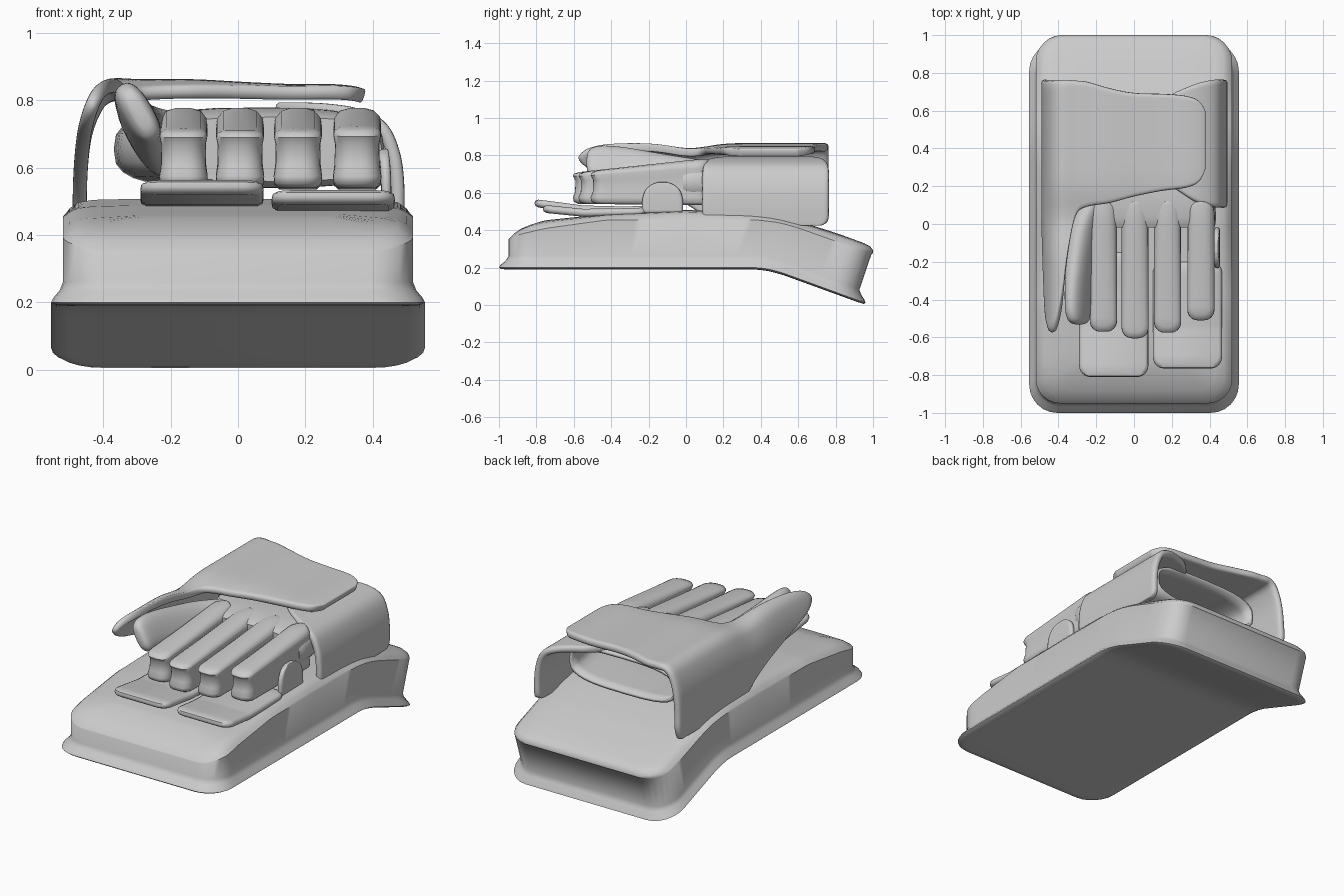
import bpy, math
from mathutils import Vector

if "Cube" in bpy.data.objects:
    bpy.data.objects.remove(bpy.data.objects["Cube"])


def finish(name, verts, faces, solid=0.0, subsurf=0):
    me = bpy.data.meshes.new(name)
    me.from_pydata(verts, [], faces)
    ob = bpy.data.objects.new(name, me)
    bpy.context.collection.objects.link(ob)
    bpy.ops.object.select_all(action='DESELECT')
    ob.select_set(True)
    bpy.context.view_layer.objects.active = ob
    bpy.ops.object.mode_set(mode='EDIT')
    bpy.ops.mesh.select_all(action='SELECT')
    bpy.ops.mesh.normals_make_consistent(inside=False)
    bpy.ops.object.mode_set(mode='OBJECT')
    bpy.ops.object.shade_smooth_by_angle(angle=math.radians(50))
    if solid:
        m = ob.modifiers.new("thickness", 'SOLIDIFY')
        m.thickness, m.offset = solid, 0
    if subsurf:
        m = ob.modifiers.new("rounding", 'SUBSURF')
        m.levels = m.render_levels = subsurf
    return ob


def lerp(pts):
    """Piecewise linear z as a function of y."""
    def f(y):
        for (a, za), (b, zb) in zip(pts, pts[1:]):
            if y <= b:
                return za + (zb - za) * (y - a) / (b - a)
        return pts[-1][1]
    return f


def spline(pts, n):
    """Catmull-Rom resampling of tuples, n steps per span."""
    p = [Vector(q) for q in pts]
    p = [2 * p[0] - p[1]] + p + [2 * p[-1] - p[-2]]
    out = []
    for i in range(1, len(p) - 2):
        a, b, c, d = p[i - 1:i + 3]
        for k in range(n):
            t = k / n
            out.append(0.5 * (2 * b + (c - a) * t + (2 * a - 5 * b + 4 * c - d) * t * t
                              + (3 * b - a - 3 * c + d) * t ** 3))
    return out + [p[-2]]


def stack(name, cx, layers, n=30):
    """Rounded-rectangle rings (half width, y0, y1, radius, z function) stacked up."""
    verts, faces, k = [], [], 7
    m = 2 * k + n - 1
    for hw, y0, y1, r, zf in layers:
        side = []
        for i in range(k):
            a = math.pi / 2 * i / (k - 1)
            side.append((hw - r + r * math.sin(a), y0 + r - r * math.cos(a)))
        side += [(hw, y0 + r + (y1 - y0 - 2 * r) * i / n) for i in range(1, n)]
        for i in range(k):
            a = math.pi / 2 * i / (k - 1)
            side.append((hw - r + r * math.cos(a), y1 - r + r * math.sin(a)))
        verts += [(cx + w, y, zf(y)) for w, y in side]
        verts += [(cx - w, y, zf(y)) for w, y in reversed(side)]
    c = 2 * m
    for l in range(len(layers) - 1):
        for i in range(c):
            j = (i + 1) % c
            faces.append((l * c + i, l * c + j, l * c + c + j, l * c + c + i))
    for o in (0, (len(layers) - 1) * c):
        faces += [(o + i, o + i + 1, o + c - 2 - i, o + c - 1 - i) for i in range(m - 1)]
    return finish(name, verts, faces)


def sheet(name, rows, thick, dip=0.0, n=24):
    """Bent panel: section points (x, z, y front, y back)."""
    verts, faces = [], []
    rows = spline(rows, 4)
    for x, z, yf, yb in rows:
        for i in range(n + 1):
            y = yf + (yb - yf) * i / n
            top = min(1, max(0, (z - 0.6) / 0.2))
            verts.append((x, y, z - dip * top * math.exp(-((y - 0.02) / 0.13) ** 2)))
    for r in range(len(rows) - 1):
        for i in range(n):
            a = r * (n + 1) + i
            faces.append((a, a + 1, a + n + 2, a + n + 1))
    return finish(name, verts, faces, thick, 1)


def loft(name, rows, closed=True, power=0.8, solid=0.0, n=28):
    """Superellipse sections (x, y, z, radius a, radius b, tilt) in xz planes."""
    verts, faces = [], []
    rows = spline(rows, 4)
    sp = lambda v: math.copysign(abs(v) ** power, v)
    for x, y, z, a, b, t in rows:
        for i in range(n):
            th = 2 * math.pi * i / n
            u, v = a * sp(math.cos(th)), b * sp(math.sin(th))
            verts.append((x + u * math.cos(t) - v * math.sin(t), y,
                          z + u * math.sin(t) + v * math.cos(t)))
    for r in range(len(rows) - 1):
        for i in range(n):
            j = (i + 1) % n
            faces.append((r * n + i, r * n + j, r * n + n + j, r * n + n + i))
    faces.append(tuple(range(n)))
    if closed:
        faces.append(tuple(range(len(verts) - n, len(verts))))
    return finish(name, verts, faces, solid)


# Blocker board with flared rim and bent rear
zb = lerp([(-1, .19), (.38, .19), (.45, .18), (.52, .16), (.96, 0), (1, -.015)])
zr = lerp([(-1, .26), (.38, .26), (.45, .25), (.52, .23), (.93, .08), (1, .055)])
zw = lerp([(-.95, .35), (-.9, .375), (-.75, .41), (-.42, .455), (.38, .455), (.5, .44), (.6, .412), (1, .27)])
zt = lerp([(-.95, .36), (-.9, .40), (-.83, .43), (-.75, .45), (-.42, .485), (0, .505), (.3, .495), (.45, .478),
           (.55, .455), (.7, .415), (1, .315)])
mix = lambda f, g, t, d=0: (lambda y: f(y) * (1 - t) + g(y) * t + d)
stack("blocker_board", 0, [
    (.505, -.955, .915, .10, zb), (.54, -.99, .95, .14, mix(zb, zr, 0, .002)),
    (.555, -1, .96, .15, mix(zb, zr, .15)), (.548, -.992, .955, .15, mix(zb, zr, .35)),
    (.53, -.965, .938, .14, mix(zb, zr, .65)), (.52, -.95, .927, .13, zr),
    (.52, -.95, .992, .13, zw), (.513, -.948, 1.0, .13, mix(zw, zt, .15)),
    (.50, -.94, 1.0, .12, mix(zw, zt, .5)), (.475, -.92, .985, .11, mix(zw, zt, .85)),
    (.43, -.88, .95, .09, zt), (.3, -.78, .85, .08, mix(zw, zt, 1, .003))], 40)

# Finger protection plates lying on the board
for name, cx, y0, y1, prof in (
        ("plate_inner", -.107, -.81, -.15, [(-.82, .545), (-.7, .53), (-.55, .51), (-.35, .505), (0, .51)]),
        ("plate_outer", .283, -.765, -.20, [(-.78, .515), (-.68, .505), (-.55, .492), (-.35, .495), (0, .505)])):
    f = lerp(prof)
    off = lambda d, f=f: (lambda y: f(y) + d)
    stack(name, cx, [(.165, y0 + .02, y1 - .02, .05, off(-.02)), (.18, y0 + .004, y1 - .004, .06, off(-.012)),
                     (.183, y0, y1, .06, off(0)), (.18, y0 + .004, y1 - .004, .06, off(.014)),
                     (.165, y0 + .02, y1 - .02, .05, off(.022))])

# Raised side tab by the little finger
sheet("side_tab", [(.44, .49, -.235, -.015), (.44, .56, -.235, -.015), (.437, .61, -.22, -.03),
                   (.433, .64, -.19, -.06), (.43, .655, -.15, -.1)], .03, n=8)

# Four fingers with a pinched waist
for i, (cx, tip) in enumerate([(-.162, -.57), (.006, -.605), (.178, -.575), (.354, -.51)]):
    def hz(z, slope):
        return lambda y: z + slope * min(1, max(0, (y + .55) / .6))
    stack(f"finger_{i + 1}", cx, [
        (.055, tip + .03, .12, .045, hz(.54, -.005)), (.070, tip + .005, .12, .055, hz(.553, -.005)),
        (.072, tip, .12, .055, hz(.575, 0)), (.067, tip + .012, .12, .055, hz(.605, .01)),
        (.066, tip + .014, .12, .055, hz(.665, .03)), (.071, tip, .12, .055, hz(.69, .04)),
        (.068, tip + .006, .12, .055, hz(.702, .05)), (.05, tip + .03, .12, .045, hz(.71, .06)),
        (.02, tip + .06, .12, .02, hz(.713, .065))], 14)

# Hand body, open at the wrist
loft("hand_body", [(.095, -.01, .655, .325, .09, 0), (.09, .04, .655, .335, .105, 0), (.07, .15, .66, .345, .11, 0),
                   (.02, .35, .66, .36, .105, 0), (-.01, .62, .655, .35, .105, 0)], closed=False, power=.65, solid=.018)

# Tilted thumb
T = -1.05
loft("thumb", [(-.19, .14, .67, .10, .07, T), (-.245, 0, .68, .115, .065, T), (-.275, -.15, .71, .11, .058, T),
               (-.293, -.32, .745, .105, .05, T), (-.297, -.44, .76, .10, .046, T), (-.294, -.50, .76, .088, .04, T),
               (-.292, -.525, .76, .06, .026, T), (-.292, -.532, .76, .02, .01, T)])

# Outer cuff on the little-finger side
sheet("cuff_right", [(.472, .425, .12, .73), (.474, .455, .09, .762), (.474, .55, .085, .765), (.462, .64, .085, .765),
                     (.425, .72, .088, .765), (.35, .757, .105, .75), (.27, .77, .15, .72),
                     (.19, .774, .21, .68), (.11, .774, .30, .60)], .04)

# Cuff flap with thumb shield, wrapping from the left side over the top
sheet("cuff_flap", [(-.468, .43, .12, .74), (-.47, .50, .06, .765), (-.468, .58, -.08, .765), (-.462, .66, -.30, .765),
                    (-.453, .72, -.50, .765), (-.437, .775, -.575, .765), (-.415, .82, -.55, .765),
                    (-.385, .842, -.44, .765), (-.35, .845, -.16, .765), (-.31, .843, .04, .76), (-.25, .842, .09, .755),
                    (-.13, .842, .11, .72), (0, .835, .145, .695), (.15, .828, .175, .69), (.27, .828, .19, .68),
                    (.34, .822, .22, .655), (.375, .812, .29, .60)], .042, dip=.03)
